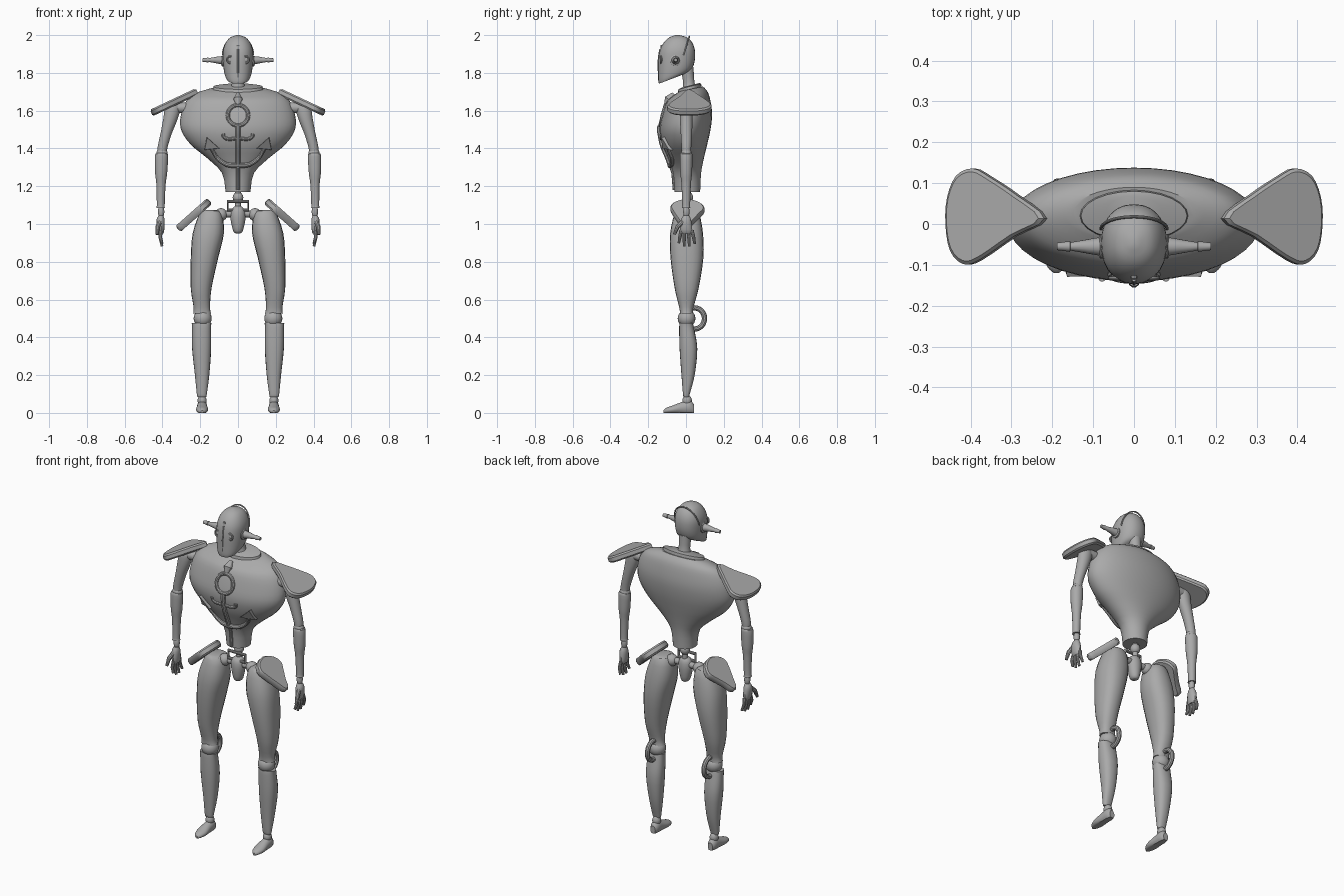
import bpy, bmesh, math
from mathutils import Vector

cube = bpy.data.objects.get("Cube")
if cube:
    bpy.data.objects.remove(cube)

metal = bpy.data.materials.new("grey_metal")
metal.use_nodes = True
GREY = (0.4, 0.4, 0.4, 1)
metal.diffuse_color = GREY
metal.node_tree.nodes["Principled BSDF"].inputs["Base Color"].default_value = GREY


def finish(name, bm):
    bmesh.ops.recalc_face_normals(bm, faces=bm.faces)
    me = bpy.data.meshes.new(name)
    bm.to_mesh(me)
    bm.free()
    me.materials.append(metal)
    me.shade_smooth()
    me.set_sharp_from_angle(angle=math.radians(32))
    ob = bpy.data.objects.new(name, me)
    bpy.context.collection.objects.link(ob)
    return ob


def catmull(pts, n=3, closed=False):
    pts = [Vector(p) for p in pts]
    out, m = [], len(pts)
    for i in range(m if closed else m - 1):
        get = (lambda k: pts[k % m]) if closed else (lambda k: pts[min(max(k, 0), m - 1)])
        a, b, c, d = (get(i + k) for k in (-1, 0, 1, 2))
        for j in range(n):
            t = j / n
            out.append(0.5 * (2 * b + (c - a) * t + (2 * a - 5 * b + 4 * c - d) * t * t
                              + (3 * b - a - 3 * c + d) * t ** 3))
    return out if closed else out + [pts[-1]]


def skin(name, rings, loop=False):
    """Bridge equal rings of points, capping the ends."""
    bm = bmesh.new()
    vs = [[bm.verts.new(p) for p in r] for r in rings]
    n = len(vs[0])
    for a, b in zip(vs, vs[1:] + vs[:1] if loop else vs[1:]):
        for i in range(n):
            bm.faces.new((a[i], a[(i + 1) % n], b[(i + 1) % n], b[i]))
    if not loop:
        bm.faces.new(vs[0])
        bm.faces.new(vs[-1])
    return finish(name, bm)


def body(name, rows, sides=24, steps=3, power=1.0):
    """Upright loft; row = (z, x0, x1, y0, y1, tilt)."""
    rings = []
    for z, x0, x1, y0, y1, tilt in catmull([tuple(r) + (0,) * (6 - len(r)) for r in rows], steps):
        ring = []
        for i in range(sides):
            a = math.tau * i / sides
            c, s = (math.copysign(abs(f) ** power, f) for f in (math.cos(a), math.sin(a)))
            dy = (y1 - y0) / 2 * s
            ring.append(Vector(((x0 + x1) / 2 + (x1 - x0) / 2 * c, (y0 + y1) / 2 + dy, z + tilt * dy)))
        rings.append(ring)
    return skin(name, rings)


def tube(name, path, radii, ref=(0, 1, 0), sides=10, loop=False):
    path, m = [Vector(p) for p in path], len(path)
    radii = radii if isinstance(radii, list) else [radii] * m
    rings = []
    for i, p in enumerate(path):
        t = (path[(i + 1) % m] - path[i - 1]) if loop else (path[min(i + 1, m - 1)] - path[max(i - 1, 0)])
        u = t.cross(Vector(ref)).normalized()
        v = u.cross(t).normalized()
        rings.append([p + radii[i] * (u * math.cos(math.tau * k / sides) + v * math.sin(math.tau * k / sides))
                      for k in range(sides)])
    return skin(name, rings, loop)


def plate(name, outline, thick, rim=0.93):
    """Slab with softened rims."""
    thick, mid = Vector(thick), sum(outline, Vector()) / len(outline)
    small = [mid + (p - mid) * rim for p in outline]
    shift = lambda pts, f: [p + thick * f for p in pts]
    return skin(name, [shift(small, -.5), shift(outline, -.28), shift(outline, .28), shift(small, .5)])


def ball(name, pos, size):
    bm = bmesh.new()
    bmesh.ops.create_uvsphere(bm, u_segments=20, v_segments=12, radius=1)
    for v in bm.verts:
        v.co = Vector(pos) + Vector(v.co[i] * size[i] for i in range(3))
    return finish(name, bm)


# Torso shell, wide at the chest and tapering to the waist
TORSO = [(1.17, .066, -.06, .075), (1.27, .085, -.068, .08), (1.35, .165, -.095, .095),
         (1.42, .25, -.125, .112), (1.5, .302, -.14, .13), (1.58, .302, -.125, .138),
         (1.65, .275, -.1, .13), (1.69, .23, -.065, .115, .1), (1.715, .15, -.035, .09, .2)]
body("torso", [(r[0], -r[1], r[1], r[2], r[3], *r[4:]) for r in TORSO], sides=40)
body("collar", [(1.7, -.135, .135, -.045, .085, .25), (1.728, -.13, .13, -.04, .08, .25),
                (1.735, -.07, .07, -.02, .07, .25)], steps=1)
body("neck", [(1.71, -.045, .045, -.02, .06), (1.75, -.032, .032, -.015, .045),
              (1.83, -.035, .035, -.03, .04)])


def chest(x, z, out=0.0):
    """Point on the front of the torso."""
    for a, b in zip(TORSO, TORSO[1:]):
        if a[0] <= z <= b[0]:
            t = (z - a[0]) / (b[0] - a[0])
            w, f, k = (a[i] + (b[i] - a[i]) * t for i in (1, 2, 3))
            return Vector((x, (f + k) / 2 - (k - f) / 2 * math.sqrt(max(0, 1 - (x / w) ** 2)) - out, z))


# Chest relief: ring, shank, crossbar and two hooked arms
turn = [math.tau * i / 28 for i in range(28)]
tube("chest_ring", [chest(.054 * math.cos(a), 1.575 + .054 * math.sin(a)) for a in turn], .011, loop=True)
tube("chest_shank", [chest(0, 1.3 + .022 * i, .002) for i in range(11)], .014)
tube("chest_lower_bar", [chest(0, 1.18 + .03 * i) for i in range(5)], .01)
tube("chest_clasp", [chest(0, 1.63), chest(0, 1.66), chest(0, 1.69)], [.01, .025, .01])

# Waist joint and pelvis
ball("waist_ball", (0, .01, 1.14), (.028, .028, .03))
tube("spine", [(0, .01, 1.05), (0, .01, 1.2)], .016, sides=14)
frame = [(-.055, -.01, 1.075), (-.055, -.01, 1.12), (.055, -.01, 1.12), (.055, -.01, 1.075)]
tube("waist_frame", frame, .009, loop=True)
body("pelvis", [(.95, -.012, .012, -.01, .02), (.965, -.026, .026, -.025, .032), (1.03, -.04, .04, -.035, .04),
                (1.075, -.036, .036, -.03, .035), (1.095, -.015, .015, -.01, .02)])

# Head with face groove, brow dot, eyes and side horns
body("head", [(1.768, -.058, .058, -.143, -.01, .38), (1.785, -.068, .068, -.147, .02, .3),
              (1.82, -.076, .076, -.147, .036, .1), (1.87, -.08, .08, -.146, .047), (1.92, -.079, .079, -.138, .047),
              (1.96, -.065, .065, -.118, .033), (1.987, -.042, .042, -.09, .007), (2, -.008, .008, -.055, -.035)], sides=28,
     power=.9)
tube("face_ridge", catmull([(0, -.141, 1.75), (0, -.145, 1.82), (0, -.144, 1.88), (0, -.136, 1.925)]), .005, (1, 0, 0))
tube("brow_dot", [(0, -.12, 1.94), (0, -.134, 1.94)], .008, (1, 0, 0))
tube("head_seam", [(.081 * math.cos(a), -.012 + .03 * math.sin(a), 1.895 + .098 * math.sin(a))
                   for a in [math.pi * i / 16 for i in range(17)]], .004)

for s, side in ((1, "left"), (-1, "right")):
    def mir(pts):
        return [Vector((s * p[0], p[1], p[2])) for p in pts]

    def limb(name, rows, **kw):
        body(f"{side}_{name}", [(r[0], *sorted((s * r[1], s * r[2])), *r[3:]) for r in rows], **kw)

    # Head side parts
    tube(f"{side}_eye_rim", [(s * .04 + .018 * math.cos(a), -.133, 1.87 + .018 * math.sin(a)) for a in turn],
         .005, loop=True)
    ball(f"{side}_eye", (s * .04, -.128, 1.87), (.016, .01, .016))
    tube(f"{side}_horn", mir([(.06, -.055, 1.865), (.083, -.055, 1.865), (.086, -.055, 1.867), (.11, -.055, 1.868),
                              (.155, -.055, 1.868), (.157, -.055, 1.868), (.188, -.055, 1.868)]),
         [.03, .03, .022, .018, .01, .013, .009], sides=16)

    # Relief hooks on the chest
    hook = catmull([(0, 1.31), (.06, 1.315), (.11, 1.35), (.14, 1.4)], 5)
    tube(f"{side}_relief_arm", [chest(s * p[0], p[1], .003) for p in hook],
         [.014 - .0003 * i for i in range(len(hook))])
    plate(f"{side}_relief_barb", [chest(s * x, z, .008) for x, z in ((.098, 1.4), (.165, 1.46), (.178, 1.392))],
          (0, .03, 0))
    bar = catmull([(0, 1.455), (.05, 1.45), (.075, 1.462), (.078, 1.48)])
    tube(f"{side}_relief_crossbar", [chest(s * p[0], p[1]) for p in bar], .01)

    # Shoulder plate: teardrop sloping outwards
    pad = catmull([(.216, .013), (.28, .068), (.35, .115), (.392, .136), (.432, .118), (.454, .065), (.458, 0),
                   (.447, -.065), (.415, -.098), (.375, -.088), (.29, -.03)], 3, True)
    plate(f"{side}_shoulder_plate", [Vector((s * p[0], p[1], 1.7 - .47 * (p[0] - .22))) for p in pad],
          (s * .014, 0, .034))

    # Arm
    tube(f"{side}_shoulder_joint", mir([(.25, .005, 1.615), (.35, .005, 1.615)]), .028, sides=16)
    limb("upper_arm", [(1.645, .325, .355, -.015, .02), (1.62, .305, .385, -.03, .035), (1.56, .318, .395, -.032, .035),
                       (1.48, .35, .41, -.028, .032), (1.41, .372, .425, -.024, .028), (1.375, .378, .425, -.022, .026)])
    ball(f"{side}_elbow", (s * .402, .002, 1.375), (.03, .028, .026))
    limb("forearm", [(1.375, .378, .43, -.028, .03), (1.36, .37, .44, -.032, .034), (1.27, .375, .439, -.03, .032),
                     (1.21, .383, .432, -.024, .026), (1.1, .388, .43, -.02, .022), (1.085, .386, .432, -.022, .024)])
    ball(f"{side}_wrist", (s * .407, .002, 1.065), (.017, .017, .035))
    limb("palm", [(1.045, .395, .42, -.015, .017), (1.02, .388, .432, -.027, .028), (.97, .39, .428, -.032, .034),
                  (.95, .395, .42, -.025, .03)], sides=14)
    for i, (y, end) in enumerate(((-.026, .9), (-.007, .882), (.012, .882), (.032, .895))):
        tube(f"{side}_finger_{i + 1}", mir([(.408, y, .965), (.412, y * 1.25, .93), (.402, y * 1.45, end)]),
             [.01, .0095, .007])
    tube(f"{side}_thumb", mir([(.415, -.02, 1.01), (.425, -.045, .985), (.428, -.062, .945)]), [.013, .012, .008])

    # Hip joint and sloping hip plate
    tube(f"{side}_hip_bar", mir([(0, .004, 1.055), (.16, .004, 1.05)]), .018, sides=14)
    ball(f"{side}_hip_ball", (s * .09, .004, 1.05), (.034, .034, .034))
    hip = catmull([(0, .01), (.03, .075), (.08, .098), (.13, .072), (.19, .036), (.235, .015), (.235, -.015),
                   (.19, -.036), (.11, -.07), (.06, -.082), (.02, -.055)], 3, True)
    plate(f"{side}_hip_plate", [Vector((s * (.15 + .7 * d), y, 1.122 - .62 * d)) for d, y in hip],
          (s * .027, 0, .03))

    # Leg
    limb("thigh", [(1.075, .12, .19, -.035, .045), (1.055, .085, .205, -.06, .07), (.95, .075, .24, -.084, .09),
                   (.82, .105, .25, -.082, .092), (.66, .14, .25, -.06, .067), (.56, .148, .235, -.036, .04),
                   (.525, .142, .238, -.032, .038)], sides=20, power=.85)
    ball(f"{side}_knee_ball", (s * .187, .003, .5), (.048, .047, .047))
    tube(f"{side}_knee_loop", [(s * .187, .045 + .053 * math.cos(a), .5 + .056 * math.sin(a))
                               for a in [math.pi * (i / 10 - .8) * .72 for i in range(17)]], .014, (1, 0, 0))
    limb("shin", [(.475, .14, .245, -.034, .036), (.45, .143, .243, -.036, .042), (.34, .142, .243, -.034, .06),
                  (.2, .152, .228, -.024, .046), (.1, .165, .218, -.016, .02), (.085, .168, .215, -.012, .016)],
         sides=20, power=.85)
    ball(f"{side}_ankle", (s * .19, .006, .065), (.024, .025, .03))

    # Foot: pointed toe with a rounded heel
    rows = [(-.12, .006, .012), (-.105, .022, .024), (-.07, .032, .035), (-.02, .028, .052),
            (.02, .026, .06), (.042, .016, .04)]
    skin(f"{side}_foot", [[Vector((s * .19 + w * math.cos(a), y, max(0, h / 2 + h * .62 * math.sin(a))))
                           for a in turn] for y, w, h in catmull(rows)])
